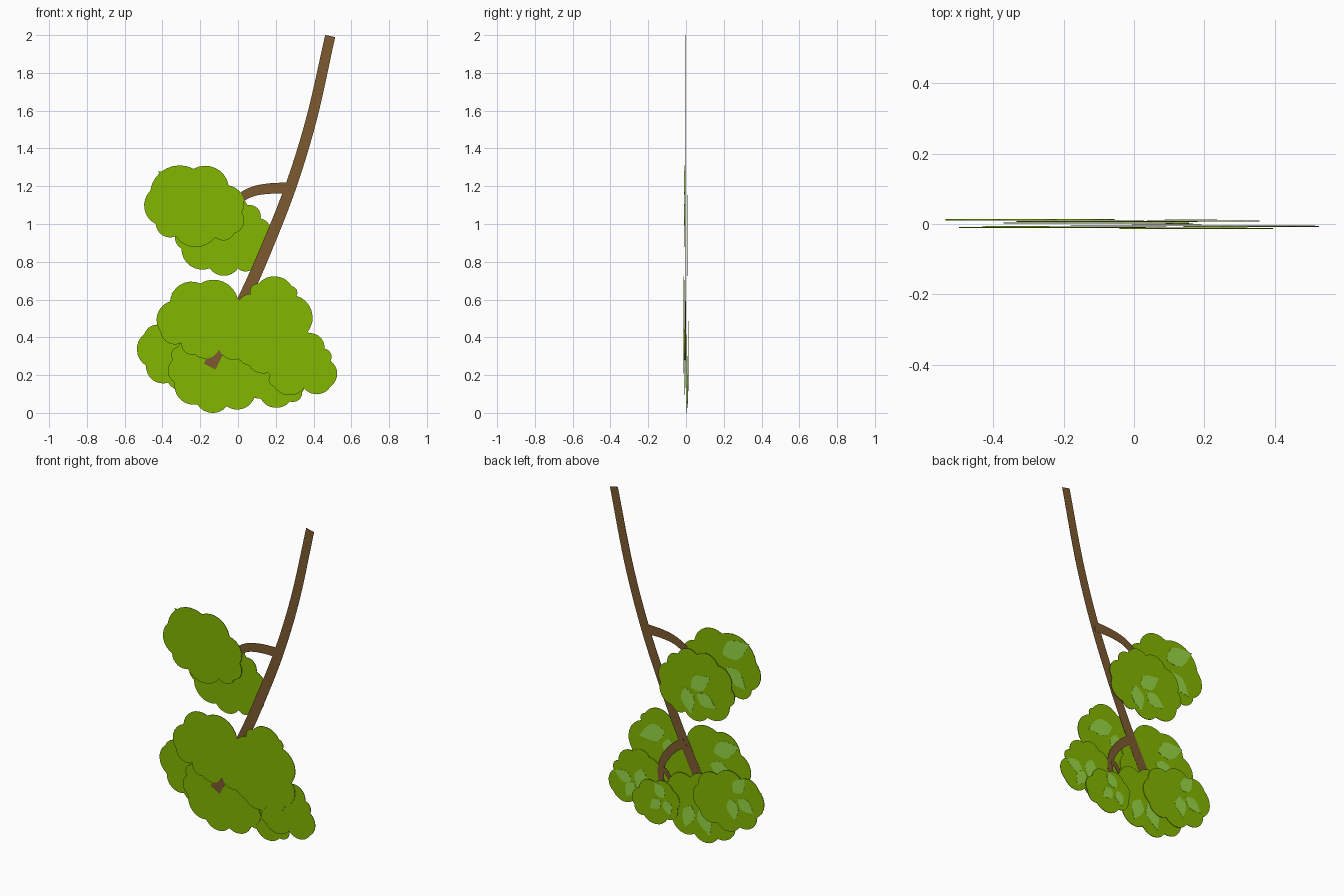
import bpy, bmesh, math
from mathutils import Vector

if "Cube" in bpy.data.objects:
    bpy.data.objects.remove(bpy.data.objects["Cube"])


def material(name, rgb):
    m = bpy.data.materials.new(name)
    m.diffuse_color = (*rgb, 1)
    m.use_nodes = True
    m.node_tree.nodes["Principled BSDF"].inputs["Base Color"].default_value = m.diffuse_color
    return m


BARK = material("brown bark", (0.205, 0.1, 0.03))
GREEN = material("foliage green", (0.225, 0.47, 0.0))
LIGHT = material("light leaf green", (0.31, 0.68, 0.06))


def sheet(name, outlines, y, mat, thick=0.003):
    """Thin flat plate in the xz plane around depth y."""
    bm = bmesh.new()
    for pts in outlines:
        bm.faces.new([bm.verts.new((p.x, y, p.y)) for p in pts])
    bmesh.ops.remove_doubles(bm, verts=bm.verts[:], dist=0.00005)
    bmesh.ops.recalc_face_normals(bm, faces=bm.faces[:])
    me = bpy.data.meshes.new(name)
    bm.to_mesh(me)
    bm.free()
    me.materials.append(mat)
    ob = bpy.data.objects.new(name, me)
    bpy.context.collection.objects.link(ob)
    mod = ob.modifiers.new("thickness", 'SOLIDIFY')
    mod.thickness = thick
    mod.offset = 0
    return ob


def scallop(cusps, bulge=0.26, steps=8):
    """Closed outline with a rounded lobe between each pair of cusps (clockwise)."""
    pts = [Vector(c) for c in cusps]
    area = sum(a.x * b.y - b.x * a.y for a, b in zip(pts, pts[1:] + pts[:1]))
    if area > 0:
        pts.reverse()
    out = []
    half = 2 * math.atan(2 * bulge)           # half the arc's opening angle
    for a, b in zip(pts, pts[1:] + pts[:1]):
        d = b - a
        n = Vector((-d.y, d.x))               # outward for clockwise order
        r = 0.5 / math.sin(half)
        for i in range(steps):
            t = -half + 2 * half * i / steps
            out.append(a + d * (0.5 + r * math.sin(t)) + n * (r * (math.cos(t) - math.cos(half))))
    return out


def leaf(x0, z0, x1, z1):
    """Pointed leaf from base to tip."""
    a, d = Vector((x0, z0)), Vector((x1 - x0, z1 - z0)) * 1.08
    n = Vector((-d.y, d.x)).normalized() * (0.012 + 0.21 * d.length)
    prof = [(0.12, 0.5), (0.3, 0.95), (0.45, 1), (0.65, 0.75), (0.85, 0.3)]
    return ([a] + [a + d * t + n * w for t, w in prof] + [a + d]
            + [a + d * t - n * w for t, w in reversed(prof)])


def ribbon(name, path, w0, w1, y, steps=6):
    """Smooth flat tapering strip along a path."""
    p = [Vector(q) for q in path]
    p = [2 * p[0] - p[1]] + p + [2 * p[-1] - p[-2]]
    line = []
    for i in range(1, len(p) - 2):
        a, b, c, d = p[i - 1:i + 3]
        for k in range(steps):
            t = k / steps
            line.append(0.5 * (2 * b + (c - a) * t + (2 * a - 5 * b + 4 * c - d) * t * t
                               + (3 * b - a - 3 * c + d) * t ** 3))
    line.append(p[-2])
    left, right = [], []
    for i, q in enumerate(line):
        t = (line[min(i + 1, len(line) - 1)] - line[max(i - 1, 0)]).normalized()
        w = (w0 + (w1 - w0) * i / (len(line) - 1)) / 2
        n = Vector((-t.y, t.x)) * w
        left.append(q + n)
        right.append(q - n)
    quads = [(left[i], left[i + 1], right[i + 1], right[i]) for i in range(len(line) - 1)]
    return sheet(name, quads, y, BARK, 0.001)


def cluster(name, y, cusps, leaves):
    """Foliage plate with light leaves laid on its back."""
    sheet(name + "_foliage", [scallop(cusps)], y, GREEN)
    for i, l in enumerate(leaves):
        sheet(f"{name}_leaf_{i + 1}", [leaf(*l)], y + 0.0035, LIGHT, 0.001)


# Main branch and its twigs
ribbon("main_branch", [(0.488, 1.995), (0.39, 1.56), (0.28, 1.2), (0.15, 0.87), (0.03, 0.6), (-0.15, 0.245)],
       0.054, 0.068, -0.004)
ribbon("upper_twig", [(0.28, 1.19), (0.16, 1.187), (0.06, 1.165), (-0.04, 1.1)], 0.06, 0.045, -0.0035)
ribbon("lower_twig", [(0.01, 0.57), (0.09, 0.51), (0.15, 0.43), (0.17, 0.36), (0.165, 0.28)], 0.055, 0.038, -0.001)
ribbon("tiny_twig", [(0.16, 0.37), (0.13, 0.355), (0.1, 0.31)], 0.035, 0.025, 0.0005)

# Upper foliage
cluster("upper_left", -0.010,
        [(-.465, 1.175), (-.235, 1.292), (-.05, 1.205), (.02, 1.06), (-.02, .95),
         (-.12, .93), (-.33, .935), (-.435, 1.0)],
        [(-.24, 1.17, -.41, 1.27), (-.27, 1.1, -.39, 1.0)])
cluster("upper_right", 0.007,
        [(.05, 1.1), (.12, 1.03), (.165, .9), (.09, .78), (0, .765), (-.15, .765),
         (-.3, .87), (-.31, .98), (-.22, 1.1), (-.08, 1.13)],
        [(-.04, .92, -.16, 1.01), (-.08, .89, -.2, .84), (0, .91, -.04, .77)])

# Lower foliage, front layers
cluster("middle_left", -0.009,
        [(-.36, .59), (-.2, .685), (.0, .6), (.07, .45), (.03, .3), (-.1, .335),
         (-.23, .31), (-.3, .37), (-.41, .43)],
        [(-.18, .56, -.34, .63), (-.16, .48, -.29, .46)])
cluster("middle_right", -0.013,
        [(.065, .63), (.11, .685), (.285, .67), (.31, .62), (.37, .43), (.33, .28), (.2, .24),
         (.06, .25), (0, .37), (.0, .53)],
        [(.15, .6, .31, .53), (.12, .56, .13, .44)])
cluster("lower_right", -0.0075,
        [(.36, .42), (.458, .34), (.49, .275), (.49, .14), (.35, .13), (.19, .14),
         (.17, .2), (.18, .33), (.25, .41)],
        [(.37, .24, .475, .27), (.355, .235, .4, .14), (.3, .33, .32, .2)])

# Lower foliage, back layers
cluster("bottom_middle", 0.003,
        [(-.345, .28), (-.335, .16), (-.215, .045), (-.06, .035), (.09, .09), (.14, .2),
         (.11, .31), (-.03, .37), (-.2, .37), (-.32, .35)],
        [(-.04, .2, 0, .07), (-.1, .2, -.16, .06)])
cluster("bottom_right", 0.009,
        [(.34, .11), (.275, .06), (.12, .075), (.05, .16), (.08, .26), (.2, .28), (.31, .22)],
        [(.14, .2, .2, .28), (.165, .18, .23, .12), (.13, .19, .1, .11)])
cluster("lower_left", 0.012,
        [(-.38, .45), (-.495, .42), (-.487, .25), (-.37, .16), (-.22, .15), (-.1, .2),
         (-.09, .35), (-.22, .44)],
        [(-.33, .36, -.4, .46), (-.31, .32, -.34, .2), (-.36, .33, -.46, .27)])
